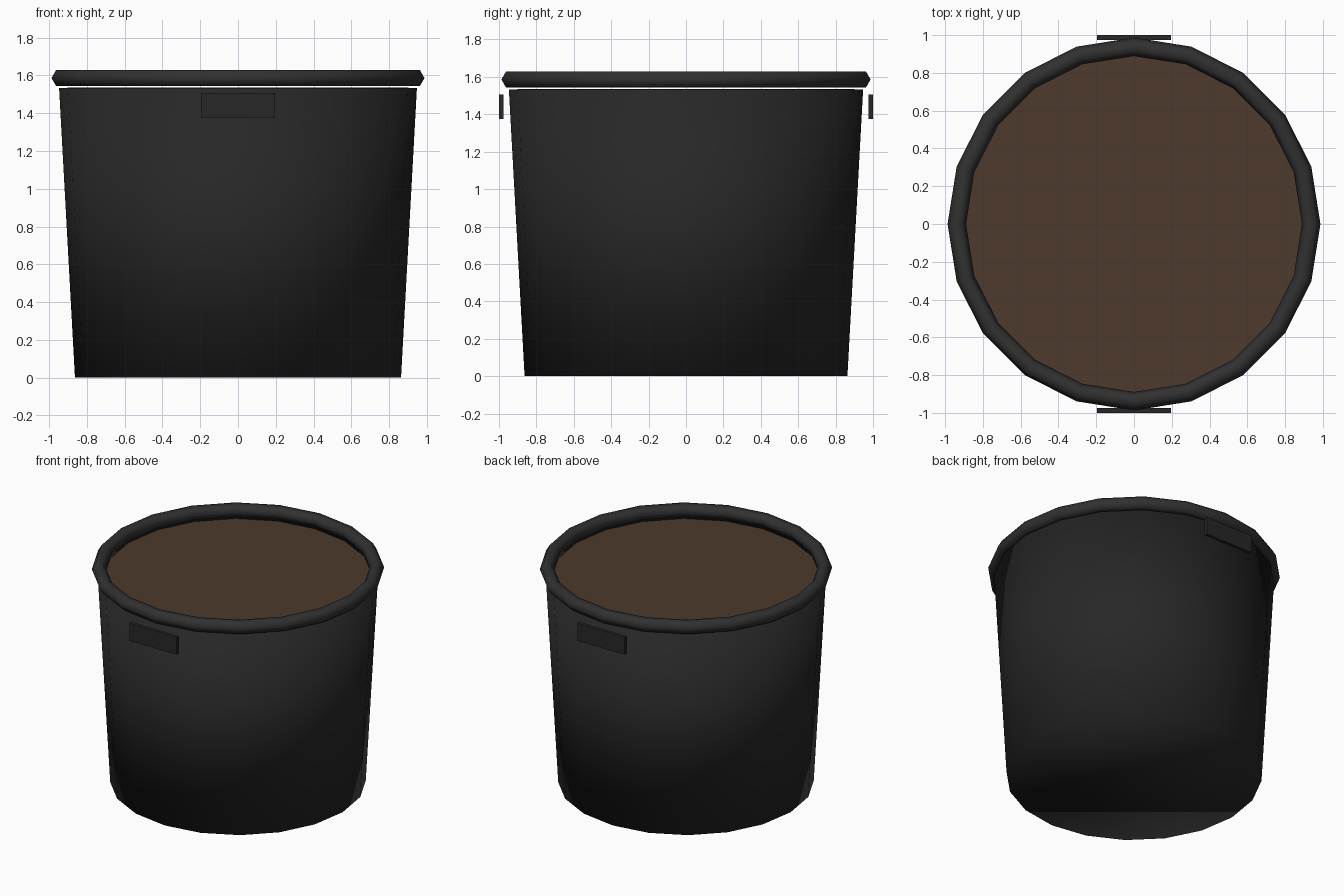
import bpy

if "Cube" in bpy.data.objects:
    bpy.data.objects.remove(bpy.data.objects["Cube"])

SIDES = 20


def material(name, rgb):
    mat = bpy.data.materials.new(name)
    mat.diffuse_color = (*rgb, 1.0)
    mat.use_nodes = True
    mat.node_tree.nodes["Principled BSDF"].inputs["Base Color"].default_value = mat.diffuse_color
    return mat


def finish(name, mat, smooth=False):
    obj = bpy.context.object
    obj.name = name
    obj.data.materials.append(mat)
    if smooth:
        bpy.ops.object.shade_smooth()
    return obj


plastic = material("black_plastic", (0.02, 0.02, 0.02))
rim_plastic = material("rim_plastic", (0.03, 0.03, 0.03))
earth = material("earth", (0.075, 0.042, 0.025))

# Tapered pot body, closed at both ends
BODY_H = 1.533
bpy.ops.mesh.primitive_cone_add(vertices=SIDES, radius1=0.863, radius2=0.947,
                                depth=BODY_H, location=(0, 0, BODY_H / 2))
finish("pot_body", plastic, smooth=True)

# Rolled rim with a hexagonal section
bpy.ops.mesh.primitive_torus_add(major_segments=SIDES, minor_segments=6,
                                 major_radius=0.938, minor_radius=0.049,
                                 location=(0, 0, 1.586))
finish("rim", rim_plastic, smooth=True)

# Soil disc just inside the rim
bpy.ops.mesh.primitive_cylinder_add(vertices=SIDES, radius=0.902, depth=0.02,
                                    location=(0, 0, 1.526))
finish("soil", earth)

# Flat grip plates at front and back
for name, side in (("front_handle", -1), ("back_handle", 1)):
    bpy.ops.mesh.primitive_cube_add(size=1, location=(0, side * 0.9875, 1.441))
    bpy.context.object.scale = (0.39, 0.025, 0.13)
    bpy.ops.object.transform_apply(location=False, rotation=False, scale=True)
    finish(name, plastic)
